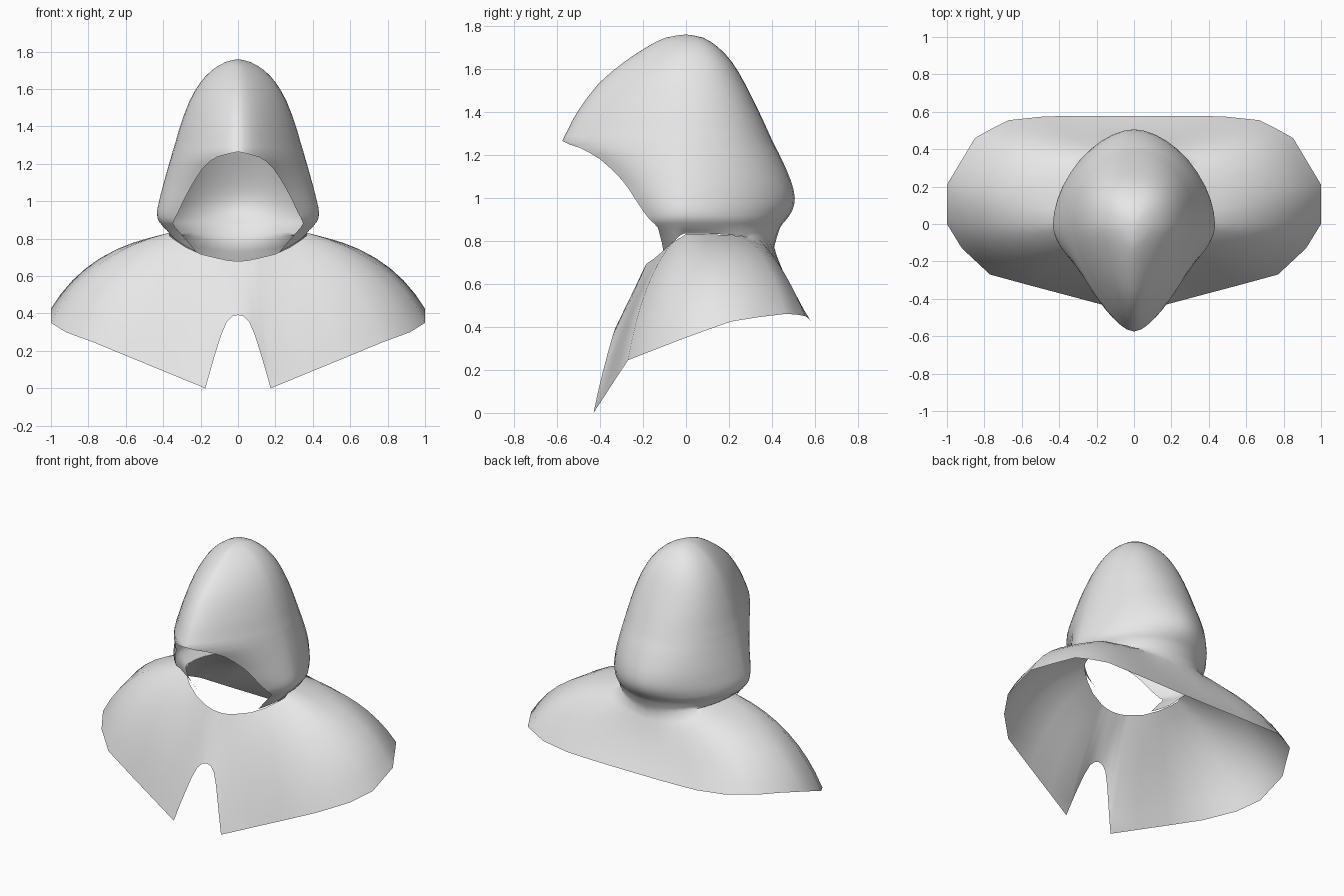
import bpy, bmesh, math
from mathutils import Vector

if "Cube" in bpy.data.objects:
    bpy.data.objects.remove(bpy.data.objects["Cube"])

cloth = bpy.data.materials.new("grey_cloth")
cloth.diffuse_color = (0.8, 0.8, 0.8, 1)
cloth.use_nodes = True
cloth.node_tree.nodes["Principled BSDF"].inputs["Base Color"].default_value = cloth.diffuse_color


def sheet(name, grids):
    """Skin grids of points for the right half, weld them and mirror to the left."""
    bm = bmesh.new()
    for rows in grids:
        grid = [[bm.verts.new(p) for p in row] for row in rows]
        for a, b in zip(grid, grid[1:]):
            for i in range(len(a) - 1):
                bm.faces.new((a[i], a[i + 1], b[i + 1], b[i]))
    bmesh.ops.remove_doubles(bm, verts=bm.verts, dist=0.0005)
    bmesh.ops.recalc_face_normals(bm, faces=bm.faces)
    # outward means away from the body's axis
    if sum(f.normal.dot(f.calc_center_median() - Vector((0, 0.1, 0.5))) for f in bm.faces) < 0:
        bmesh.ops.reverse_faces(bm, faces=bm.faces)
    me = bpy.data.meshes.new(name)
    bm.to_mesh(me)
    bm.free()
    me.materials.append(cloth)
    for p in me.polygons:
        p.use_smooth = True
    ob = bpy.data.objects.new(name, me)
    bpy.context.collection.objects.link(ob)
    mod = ob.modifiers.new("mirror", 'MIRROR')
    mod.merge_threshold = 0.001
    return ob


def smooth_rows(rows, steps=2):
    """Catmull-Rom interpolation between rows of numbers."""
    out = []
    for i in range(len(rows) - 1):
        a, b, c, d = rows[max(i - 1, 0)], rows[i], rows[i + 1], rows[min(i + 2, len(rows) - 1)]
        for s in range(steps):
            t = s / steps
            out.append([0.5 * (2 * q + (r - p) * t + (2 * p - 5 * q + 4 * r - e) * t * t
                               + (3 * q - p - 3 * r + e) * t**3)
                        for p, q, r, e in zip(a, b, c, d)])
    return out + [list(rows[-1])]


# --- Hood: level sections (height, back y, half width, front x, front y);
#     the face opening starts at TIP
TIP = 1.265
levels = [
    (1.760, 0.000, 0.000, 0.000, 0.000),
    (1.745, 0.080, 0.065, 0.000, -0.095),
    (1.700, 0.150, 0.140, 0.000, -0.185),
    (1.630, 0.215, 0.205, 0.000, -0.290),
    (1.530, 0.275, 0.262, 0.000, -0.408),
    (1.400, 0.340, 0.310, 0.000, -0.505),
    (1.320, 0.377, 0.333, 0.000, -0.548),
    (1.265, 0.402, 0.350, 0.000, -0.575),
    (1.235, 0.417, 0.358, 0.115, -0.500),
    (1.180, 0.445, 0.374, 0.185, -0.400),
    (1.080, 0.488, 0.402, 0.250, -0.295),
    (1.000, 0.506, 0.422, 0.292, -0.240),
    (0.940, 0.494, 0.433, 0.320, -0.200),
    (0.895, 0.463, 0.425, 0.343, -0.165),
    (0.860, 0.437, 0.398, 0.335, -0.130),
    (0.770, 0.410, 0.370, 0.220, -0.100),
]
N = 10


def section(z, back, w, fx, fy):
    pts = []
    # squarer towards the crown and the neck
    e = 2 / (1.78 + 0.95 * max(0, z - 1.0) + 3.0 * max(0, 0.93 - z))
    for i in range(N + 1):                      # rounded back half
        a = math.pi / 2 * i / N
        pts.append(Vector((w * math.sin(a)**e, back * max(0, math.cos(a))**e, z)))
    closed = z >= TIP - 1e-4
    nose = fy if closed else -0.575 - 0.04 * (1 - math.exp((z - TIP) / 0.08))

    def front(t):                               # tapering front half, up to the nose
        s = 1 - t
        return Vector((w * (s**3 + 3 * s * s * t + 1.02 * s * t * t),
                       nose * (0.9 * s * s * t + 3 * s * t * t + t**3), z))
    lo, hi = 0.0, 1.0                           # stop where the face opening cuts it
    for _ in range(30):
        m = (lo + hi) / 2
        lo, hi = (m, hi) if front(m).y > fy else (lo, m)
    end = 1.0 if closed else hi
    shift = Vector((0 if closed else fx, fy, z)) - front(end)
    for i in range(1, N + 1):
        t = i / N
        pts.append(front(t * end) + shift * t**3)
    pts[0].x = 0
    return pts


# level list is smoothed as a whole; the front edge is kept crisp at the tip
rows = smooth_rows(levels)
tip = levels.index(next(l for l in levels if l[0] == TIP))
fronts = smooth_rows(levels[:tip + 1])[:-1] + smooth_rows(levels[tip:])
for r, f in zip(rows, fronts):
    r[3:] = f[3:]
rows[2 * tip + 1][3:] = (0.066, -0.545)
hood_rows = [section(*r) for r in rows]


for i, p in enumerate(hood_rows[-1]):           # neck edge arches over the shoulder
    u = i / (2 * N)
    p.z = 0.77 + 0.065 * math.sin(math.pi * u) if u < 0.5 else 0.835 - 0.107 * (2 * u - 1) ** 2
for p, above, below in zip(hood_rows[-2], hood_rows[-3], hood_rows[-1]):
    p.z = (above.z + below.z) / 2

# --- Cape: columns from neck edge to hem, front slit round to the side
neck = [(0, -.19, .68), (.02, -.19, .681), (.04, -.19, .683), (.06, -.188, .685), (.08, -.186, .69),
        (.095, -.184, .693), (.11, -.18, .696), (.20, -.148, .718), (.28, -.105, .755),
        (.34, -.06, .795), (.365, -.025, .815)]
hem = [(0, -.33, .392), (.03, -.332, .385), (.06, -.342, .355), (.09, -.362, .285), (.12, -.387, .19),
       (.148, -.41, .095), (.175, -.43, 0), (.35, -.383, .072), (.55, -.33, .154),
       (.77, -.27, .245), (.92, -.13, .30)]
bulge = [0, 0, .03, .08, .14, .2, .26, .45, .7, .85, .95]
# side and back columns hang from the hood's edge, tucked under at the side, joined behind
hem += [(1, 0, .35), (1, .105, .388), (1, .21, .425), (.925, .335, .445), (.85, .46, .46), (.76, .51, .458),
        (.67, .555, .45), (.48, .575, .435), (.32, .578, .432), (.16, .578, .43), (0, .578, .43)]
bulge += [.97, .97, .97, .9, .8, .6, .35, -.2, -.6, -.9, -1]
for i in range(N, -1, -1):
    p = hood_rows[-1][i]
    loose = min(1, max(0, i - 5) / 3)
    neck.append((p.x * (1 - 0.01 * loose), p.y * (1 - 0.01 * loose), p.z - 0.003 * loose))

cape_columns = []
for c, h, b in zip(neck, hem, bulge):
    c, h = Vector(c), Vector(h)
    k = (c + h) / 2
    k.x += 0.2 * b * (h.x - c.x)
    k.y += 0.2 * b * (h.y - c.y)
    k.z += 0.14 * max(b, 0)
    cape_columns.append([c * (1 - t)**2 + k * 2 * t * (1 - t) + h * t * t
                         for t in (j / 8 for j in range(9))])

sheet("hooded_cape", [hood_rows, cape_columns])
